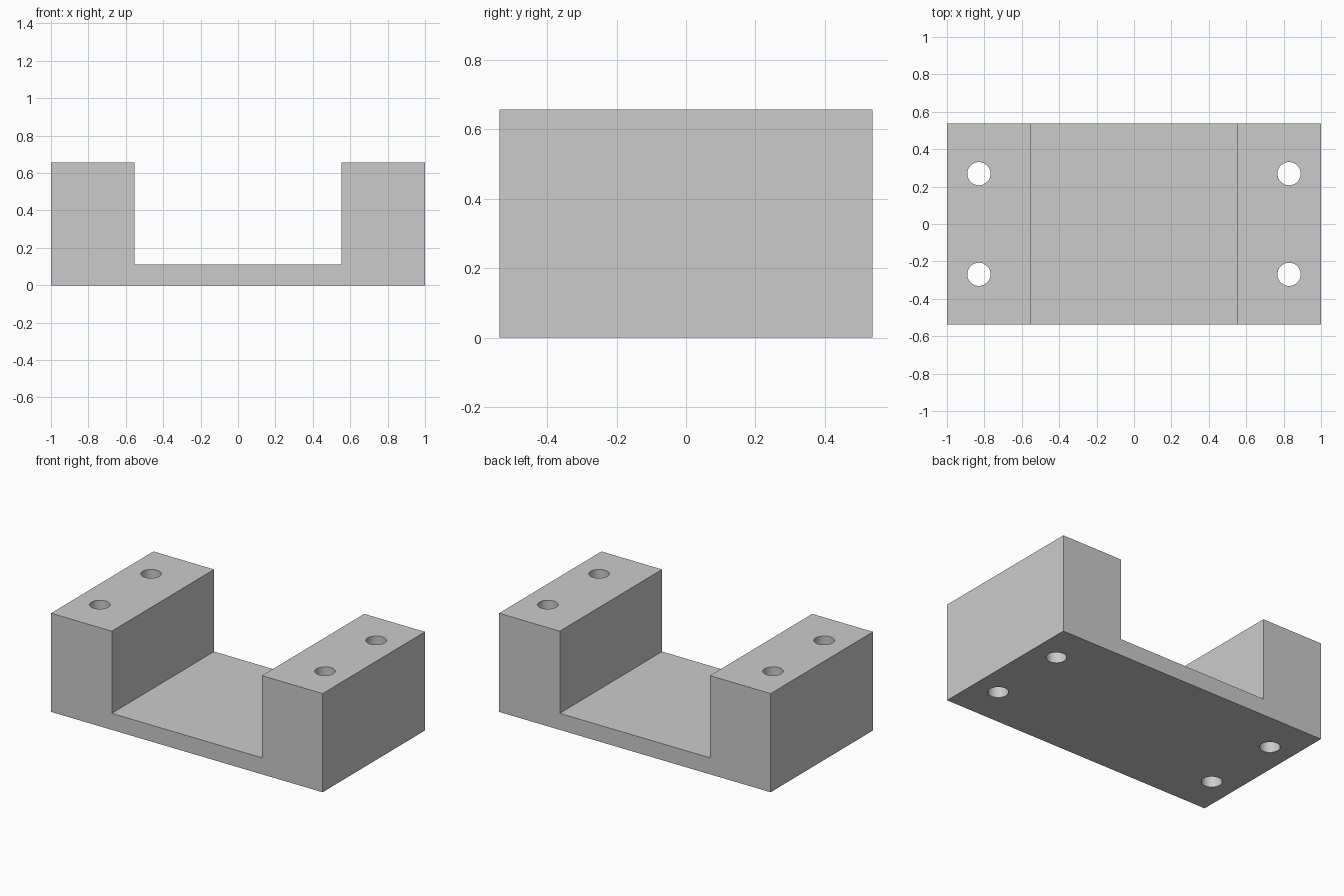
import bpy
import bmesh
import math
from mathutils import Matrix, Vector

default = bpy.data.objects.get("Cube")
if default:
    bpy.data.objects.remove(default, do_unlink=True)

HALF_X, HALF_Y = 1.0, 0.538
HEIGHT, FLOOR = 0.657, 0.11
INNER_X = 0.553
HOLE_X, HOLE_Y, HOLE_R = 0.829, 0.269, 0.062

# Single grey material
grey = bpy.data.materials.new("light_grey")
grey.use_nodes = True
colour = (0.6, 0.6, 0.6, 1.0)
grey.diffuse_color = colour
grey.node_tree.nodes["Principled BSDF"].inputs["Base Color"].default_value = colour


def make_object(name, bm):
    bmesh.ops.recalc_face_normals(bm, faces=bm.faces)
    mesh = bpy.data.meshes.new(name)
    bm.to_mesh(mesh)
    bm.free()
    mesh.materials.append(grey)
    obj = bpy.data.objects.new(name, mesh)
    bpy.context.collection.objects.link(obj)
    return obj


# U-shaped bracket: half profile mirrored in x, extruded along y
half = [(HALF_X, 0), (HALF_X, HEIGHT), (INNER_X, HEIGHT), (INNER_X, FLOOR)]
profile = half + [(-x, z) for x, z in reversed(half)]
bm = bmesh.new()
face = bm.faces.new([bm.verts.new((x, -HALF_Y, z)) for x, z in profile])
extruded = bmesh.ops.extrude_face_region(bm, geom=[face])
moved = [v for v in extruded["geom"] if isinstance(v, bmesh.types.BMVert)]
bmesh.ops.translate(bm, verts=moved, vec=Vector((0, 2 * HALF_Y, 0)))
bracket = make_object("bracket", bm)

# Four vertical bolt holes through the side blocks
bm = bmesh.new()
for sx in (-1, 1):
    for sy in (-1, 1):
        place = Matrix.Translation((sx * HOLE_X, sy * HOLE_Y, HEIGHT / 2))
        bmesh.ops.create_cone(bm, cap_ends=True, segments=48, radius1=HOLE_R,
                              radius2=HOLE_R, depth=HEIGHT + 0.2, matrix=place)
cutter = make_object("bolt_hole_cutter", bm)
cutter.hide_render = True

cut = bracket.modifiers.new("bolt_holes", "BOOLEAN")
cut.operation = "DIFFERENCE"
cut.solver = "EXACT"
cut.object = cutter

# Bake the holes, then smooth their walls while keeping edges sharp
bpy.ops.object.select_all(action="DESELECT")
bracket.select_set(True)
bpy.context.view_layer.objects.active = bracket
bpy.ops.object.modifier_apply(modifier=cut.name)
bpy.data.objects.remove(cutter, do_unlink=True)
bpy.ops.object.shade_smooth_by_angle(angle=math.radians(30))
